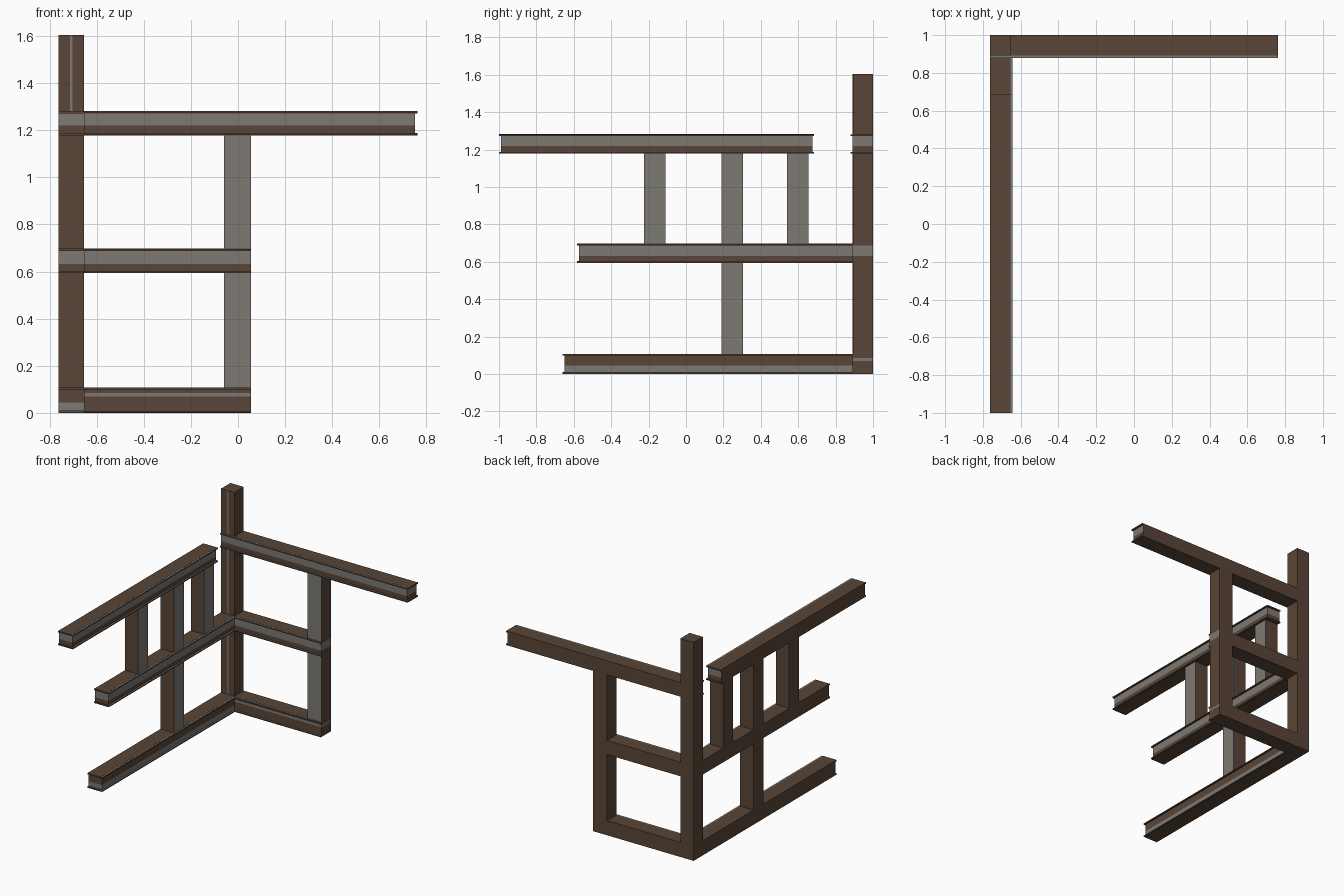
import bpy, bmesh
from mathutils import Vector

if "Cube" in bpy.data.objects:
    bpy.data.objects.remove(bpy.data.objects["Cube"])


def material(name, rgb):
    m = bpy.data.materials.new(name)
    m.diffuse_color = (*rgb, 1)
    m.use_nodes = True
    m.node_tree.nodes["Principled BSDF"].inputs["Base Color"].default_value = m.diffuse_color
    return m


BROWN = material("dark wood", (0.100, 0.060, 0.038))
GREY = material("bare grey", (0.205, 0.190, 0.172))

EDGE = 0.762   # outer face of the left wall
D = 0.108      # timber depth
WALLS = {      # u runs along the wall, d is the depth from the outside inward
    "left": (lambda u, d, z: Vector((-EDGE + d, u, z)), Vector((1, 0, 0))),
    "back": (lambda u, d, z: Vector((u, 1 - d, z)), Vector((0, -1, 0))),
}


def add_box(bm, wall, u, d, z, grey=()):
    """Box in wall coordinates; grey lists the sides left bare."""
    place, inward = WALLS[wall]
    a, b = place(u[0], d[0], z[0]), place(u[1], d[1], z[1])
    lo = Vector(map(min, a, b))
    hi = Vector(map(max, a, b))
    verts = bmesh.ops.create_cube(bm, size=1)["verts"]
    for v in verts:
        v.co = Vector(hi[i] if v.co[i] > 0 else lo[i] for i in range(3))
    for f in {f for v in verts for f in v.link_faces}:
        f.normal_update()
        n = f.normal
        if n.dot(inward) > 0.5:
            side = "inner"
        elif n.z > 0.5:
            side = "top"
        elif abs(n.z) < 0.5 and abs(n.dot(inward)) < 0.5:
            side = "end"
        else:
            side = "other"
        f.material_index = 1 if side in grey else 0


def finish(bm, name):
    me = bpy.data.meshes.new(name)
    bm.to_mesh(me)
    bm.free()
    me.materials.append(BROWN)
    me.materials.append(GREY)
    ob = bpy.data.objects.new(name, me)
    bpy.context.collection.objects.link(ob)


def beam(name, wall, u0, u1, z0, z1, band, free=(False, False)):
    """Rail with thin flanges, a recessed web and a bare grey band."""
    bm = bmesh.new()
    t, r = 0.010, 0.010
    w = (u0 + r * free[0], u1 - r * free[1])
    # flanges and their inner lips
    for za, zb in ((z0, z0 + t), (z1 - t, z1)):
        add_box(bm, wall, (u0, u1), (0, D), (za, zb))
        add_box(bm, wall, (u0, u1), (D, D + 0.012), (za + 0.001, zb - 0.001), ("top",))
    # web, split in height into brown and grey bands
    cuts = [z0 + t, band[0], band[1], z1 - t]
    for i in range(3):
        if cuts[i + 1] - cuts[i] > 0.001:
            add_box(bm, wall, w, (0, D + 0.002), (cuts[i], cuts[i + 1]),
                    ("inner", "end") if i == 1 else ())
    finish(bm, name)


def stud(name, wall, u0, u1, z0, z1):
    bm = bmesh.new()
    add_box(bm, wall, (u0, u1), (0, D), (z0, z1), ("inner",))
    finish(bm, name)


# corner post with a thin bare streak
bm = bmesh.new()
add_box(bm, "left", (1 - D, 1), (0, D), (0, 1.605))
add_box(bm, "back", (-0.714, -0.703), (D, D + 0.001), (0.11, 1.605), ("inner",))
finish(bm, "corner_post")

# left wall rails
beam("left_top_rail", "left", -1.0, 0.685, 1.178, 1.282, (1.22, 1.272), (True, True))
beam("left_middle_rail", "left", -0.582, 1 - D, 0.593, 0.697, (0.632, 0.687), (True, False))
beam("left_bottom_rail", "left", -0.66, 1 - D, 0, 0.108, (0.010, 0.045), (True, False))

# back wall rails
beam("back_top_rail", "back", -EDGE, 0.762, 1.178, 1.282, (1.22, 1.272), (False, True))
beam("back_middle_rail", "back", -EDGE + D, 0.056, 0.593, 0.697, (0.632, 0.687))
beam("back_bottom_rail", "back", -EDGE + D, 0.056, 0, 0.108, (0.070, 0.085))

# uprights
stud("left_front_stud", "left", -0.225, -0.109, 0.697, 1.178)
stud("left_rear_stud", "left", 0.54, 0.655, 0.697, 1.178)
stud("left_upper_stud", "left", 0.19, 0.306, 0.697, 1.178)
stud("left_lower_stud", "left", 0.19, 0.306, 0.108, 0.593)
stud("back_stud", "back", -0.06, 0.056, 0, 1.178)
